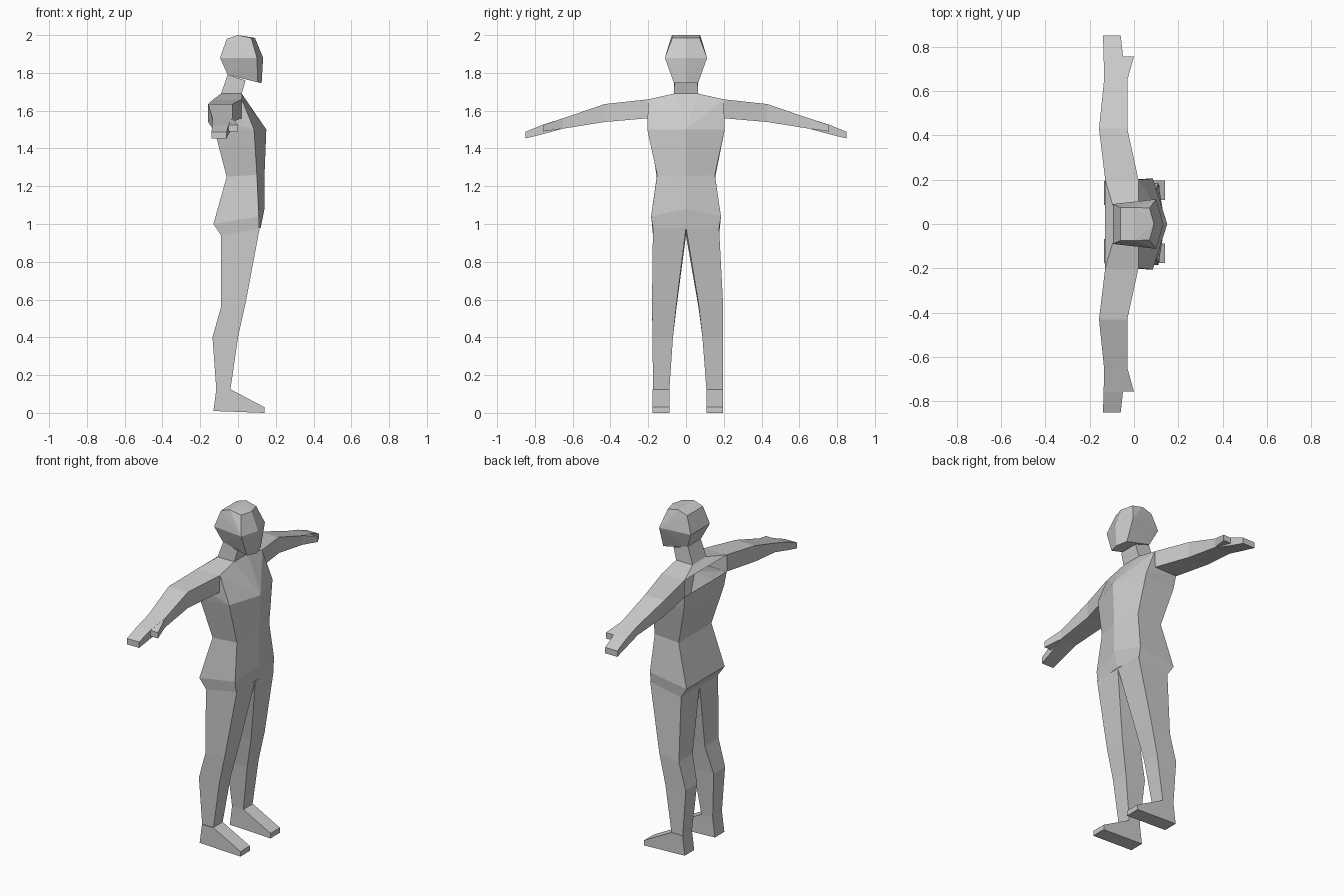
import bpy, bmesh
from mathutils import Vector

if "Cube" in bpy.data.objects:
    bpy.data.objects.remove(bpy.data.objects["Cube"])


def finish(bm, name):
    bmesh.ops.recalc_face_normals(bm, faces=bm.faces)
    mesh = bpy.data.meshes.new(name)
    bm.to_mesh(mesh)
    bm.free()
    obj = bpy.data.objects.new(name, mesh)
    bpy.context.collection.objects.link(obj)
    return obj


def loft(name, rings, cap_start=False, cap_end=False):
    """Skin a list of equal-length point rings with quads."""
    bm = bmesh.new()
    vr = [[bm.verts.new(p) for p in ring] for ring in rings]
    n = len(vr[0])
    for a, b in zip(vr, vr[1:]):
        for i in range(n):
            j = (i + 1) % n
            bm.faces.new((a[i], a[j], b[j], b[i]))
    if cap_start:
        bm.faces.new(vr[0][::-1])
    if cap_end:
        bm.faces.new(vr[-1])
    return finish(bm, name)


def hull(name, points, drop=None):
    """Convex block around points; drop(face) removes hidden joint faces."""
    bm = bmesh.new()
    for p in points:
        bm.verts.new(p)
    bmesh.ops.convex_hull(bm, input=bm.verts)
    bm.normal_update()
    bmesh.ops.dissolve_limit(bm, angle_limit=0.02, verts=bm.verts, edges=bm.edges)
    bm.normal_update()
    if drop:
        bmesh.ops.delete(bm, geom=[f for f in bm.faces if drop(f)], context='FACES')
    return finish(bm, name)


def penta(back, side, ridge):
    """Five-sided ring: back corners, front corners (x, y, z) and centre ridge (x, z)."""
    (bx, by, bz), (sx, sy, sz), (rx, rz) = back, side, ridge
    return [(bx, -by, bz), (sx, -sy, sz), (rx, 0, rz), (sx, sy, sz), (bx, by, bz)]


def box_ring(x0, x1, y, z0, z1):
    return [(x0, y, z0), (x1, y, z0), (x1, y, z1), (x0, y, z1)]


# Abdomen and hips
chest_ring = penta((-.12, .19, 1.48), (.085, .205, 1.5), (.15, 1.5))
pelvis_ring = penta((-.09, .175, .94), (.11, .175, .975), (.12, .98))
loft("abdomen", [
    chest_ring,
    penta((-.06, .155, 1.25), (.1, .153, 1.26), (.14, 1.25)),
    penta((-.13, .18, 1.0), (.11, .185, 1.04), (.14, 1.08)),
    pelvis_ring])

# Upper chest with sloping shoulders
neck_base = [(-.09, -.065, 1.69), (.02, -.065, 1.69), (.02, .065, 1.69), (-.09, .065, 1.69)]
shoulder = {s: box_ring(-.13, .02, .2 * s, 1.56, 1.66) for s in (1, -1)}
hull("chest", chest_ring + neck_base + shoulder[1] + shoulder[-1],
     lambda f: f.normal.z < -.9 or f.normal.z > .999
     or all(abs(abs(v.co.y) - .2) < .001 for v in f.verts))

# Neck
loft("neck", [neck_base,
              [(-.055, -.06, 1.79), (.04, -.06, 1.76), (.04, .06, 1.76), (-.055, .06, 1.79)]])

# Head
hull("head",
     penta((-.055, .065, 1.79), (.105, .065, 1.75), (.125, 1.745))
     + penta((-.095, .09, 1.88), (.1, .112, 1.88), (.133, 1.88))
     + penta((-.06, .075, 1.98), (.07, .072, 1.985), (.09, 1.985))
     + [(0, -.075, 2.0), (0, .075, 2.0)])

for s, side in ((1, "left"), (-1, "right")):
    # Arm and hand
    wrist = box_ring(-.135, -.03, .65 * s, 1.505, 1.56)
    loft(side + "_arm", [
        shoulder[s],
        box_ring(-.158, -.03, .43 * s, 1.54, 1.635),
        wrist,
        box_ring(-.137, -.05, .76 * s, 1.475, 1.525),
        box_ring(-.14, -.06, .85 * s, 1.453, 1.488)], cap_end=True)
    # Thumb
    hull(side + "_thumb",
         [(-.03, .65 * s, 1.505), (-.03, .65 * s, 1.56)]
         + box_ring(-.05, 0, .757 * s, 1.49, 1.525))

    # Leg: (back x, back z, front x, front z, inner y, outer y)
    sections = [(-.09, .94, .115, .98, 0, .175, 0),
                (-.09, .56, .04, .58, .058, .188, .008),
                (-.135, .4, .0, .4, .078, .186, .009),
                (-.115, .125, -.04, .125, .098, .185, .01)]
    rings = []
    for bx, bz, fx, fz, yi, yo, shift in sections:
        i, o = yi * s + shift, yo * s + shift
        rings.append([(bx, i, bz), (bx, o, bz), (fx, o, fz), (fx, i, fz)])
    loft(side + "_leg", rings)

    # Foot
    profile = [(-.115, .125), (-.04, .125), (.14, .03), (.14, 0), (-.13, .01)]
    i, o = .098 * s + .01, .187 * s + .01
    hull(side + "_foot", [(x, y, z) for x, z in profile for y in (i, o)],
         lambda f: f.normal.z > .99)
